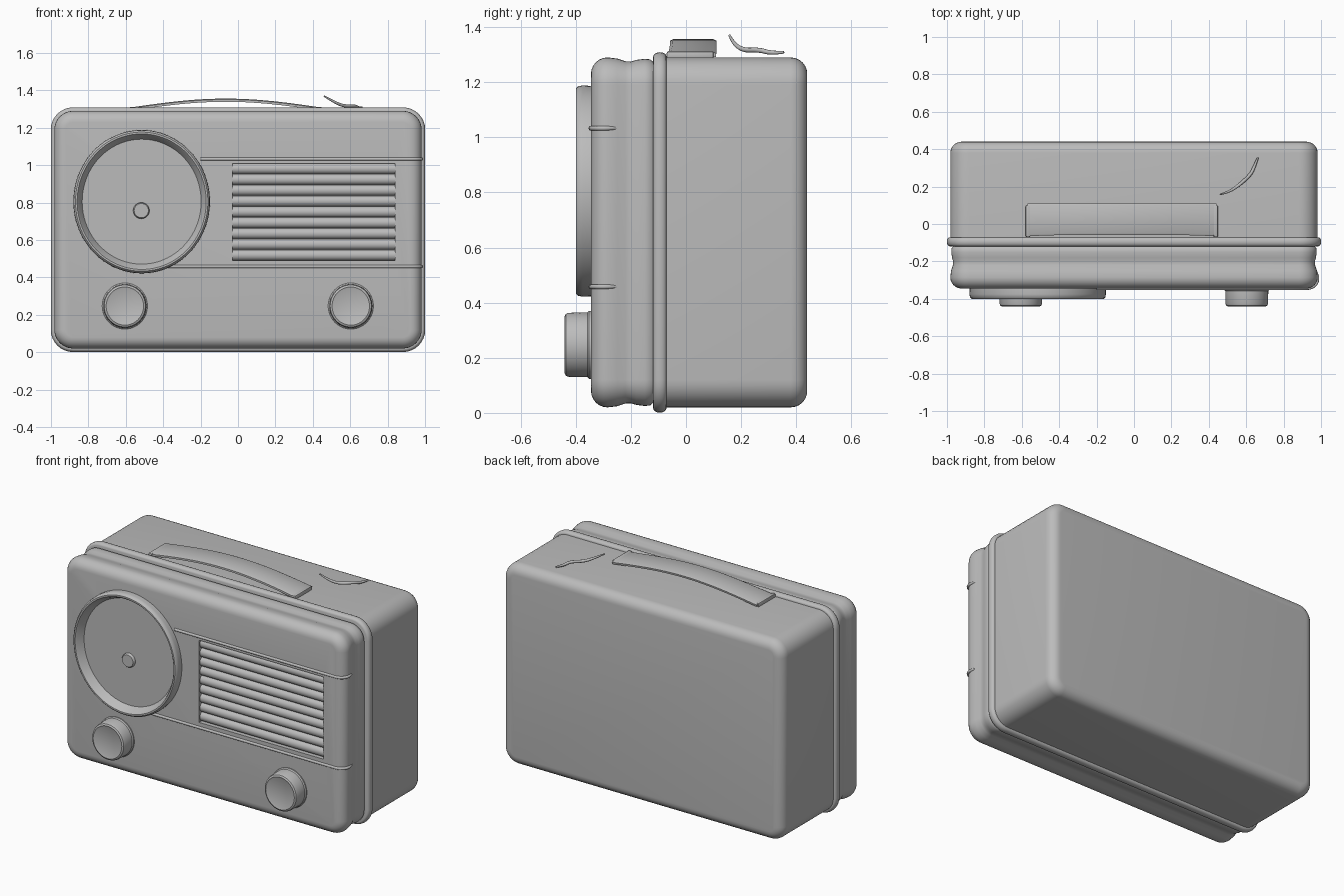
import bpy, bmesh, math
from mathutils import Vector

cube = bpy.data.objects.get("Cube")
if cube:
    bpy.data.objects.remove(cube, do_unlink=True)

grey = bpy.data.materials.new("plain grey")
grey.use_nodes = True
grey.diffuse_color = (0.5, 0.5, 0.5, 1)
grey.node_tree.nodes["Principled BSDF"].inputs["Base Color"].default_value = (0.5, 0.5, 0.5, 1)

MID_Z = 0.655
FRONT = -0.345


def finish(name, bm, angle=40):
    bmesh.ops.recalc_face_normals(bm, faces=bm.faces[:])
    mesh = bpy.data.meshes.new(name)
    bm.to_mesh(mesh)
    bm.free()
    mesh.materials.append(grey)
    obj = bpy.data.objects.new(name, mesh)
    bpy.context.collection.objects.link(obj)
    smooth(obj, angle)
    return obj


def smooth(obj, angle=40):
    bpy.ops.object.select_all(action='DESELECT')
    obj.select_set(True)
    bpy.context.view_layer.objects.active = obj
    bpy.ops.object.shade_smooth_by_angle(angle=math.radians(angle))


def loft(name, rings, angle=40):
    """Skin a list of closed rings and cap both ends."""
    bm = bmesh.new()
    loops = [[bm.verts.new(p) for p in ring] for ring in rings]
    n = len(loops[0])
    for a, b in zip(loops, loops[1:]):
        for i in range(n):
            j = (i + 1) % n
            bm.faces.new((a[i], a[j], b[j], b[i]))
    bm.faces.new(loops[0])
    bm.faces.new(loops[-1])
    return finish(name, bm, angle)


def rounded_ring(y, inset, steps=8):
    """Rounded rectangle in the x-z plane."""
    hx, hz, r = 0.982 - inset, 0.635 - inset, max(0.1 - inset, 0.02)
    pts = []
    for k, (sx, sz) in enumerate([(1, 1), (-1, 1), (-1, -1), (1, -1)]):
        for i in range(steps + 1):
            a = math.pi / 2 * (k + i / steps)
            pts.append((sx * (hx - r) + r * math.cos(a), y,
                        MID_Z + sz * (hz - r) + r * math.sin(a)))
    return pts


def shell(name, profile):
    return loft(name, [rounded_ring(y, inset) for y, inset in profile])


def rounded_edge(y, r, direction):
    """Quarter-round from an end face at y out to the side wall."""
    return [(y + direction * r * (1 - math.cos(t)), r * (1 - math.sin(t)))
            for t in [i * math.pi / 12 for i in range(7)]]


def turned(name, cx, cz, profile, stretch=1.0, n=64):
    """Round part about a front-to-back axis from (radius, y) pairs."""
    return loft(name, [[(cx + r * math.cos(2 * math.pi * i / n), y,
                         cz + stretch * r * math.sin(2 * math.pi * i / n))
                        for i in range(n)] for r, y in profile])


def tube(name, points, radii):
    curve = bpy.data.curves.new(name, 'CURVE')
    curve.dimensions = '3D'
    curve.bevel_depth = 1.0
    curve.bevel_resolution = 3
    curve.use_fill_caps = True
    spline = curve.splines.new('NURBS')
    spline.points.add(len(points) - 1)
    for p, co, r in zip(spline.points, points, radii):
        p.co = (*co, 1)
        p.radius = r
    spline.order_u = 3
    spline.use_endpoint_u = True
    obj = bpy.data.objects.new(name, curve)
    bpy.context.collection.objects.link(obj)
    bpy.ops.object.select_all(action='DESELECT')
    obj.select_set(True)
    bpy.context.view_layer.objects.active = obj
    bpy.ops.object.convert(target='MESH')
    obj = bpy.context.object
    obj.data.materials.clear()
    obj.data.materials.append(grey)
    smooth(obj)
    return obj


def box(name, x, y, z, bevel=0.0):
    bm = bmesh.new()
    bmesh.ops.create_cube(bm, size=1)
    for v in bm.verts:
        for axis, (lo, hi) in enumerate((x, y, z)):
            v.co[axis] = lo if v.co[axis] < 0 else hi
    if bevel:
        bmesh.ops.bevel(bm, geom=bm.edges[:], offset=bevel, segments=2,
                        profile=0.5, affect='EDGES')
    return finish(name, bm)


# Cabinet: back shell, front shell with a shallow waist, and the seam band
shell("back_shell", [(-0.1, 0)] + rounded_edge(0.44, 0.06, -1)[::-1])
front = shell("front_shell", rounded_edge(FRONT, 0.06, 1) + [
    (-0.25, 0.004), (-0.22, 0.014), (-0.2, 0.015), (-0.18, 0.009),
    (-0.15, 0.005), (-0.13, 0.007), (-0.115, 0.02), (-0.09, 0.02)])
shell("seam_band", [(-0.095 - 0.024 * math.cos(t), -0.003 - 0.016 * math.sin(t))
                    for t in [i * math.pi / 8 for i in range(9)]])

# Grille recess and its slats
cutter = box("grille_cutter", (-0.03, 0.84), (-0.4, -0.315), (0.49, 1.01))
cutter.hide_render = True
cut = front.modifiers.new("grille_recess", 'BOOLEAN')
cut.operation = 'DIFFERENCE'
cut.object = cutter
bpy.context.view_layer.objects.active = front
bpy.ops.object.modifier_apply(modifier=cut.name)
bpy.data.objects.remove(cutter, do_unlink=True)
smooth(front)

SLATS = 9
pitch = 0.52 / SLATS
for k in range(SLATS):
    z = 0.49 + pitch * (k + 0.5)
    arc = [(-0.312 - 0.027 * math.sin(t), z - 0.5 * pitch * math.cos(t))
           for t in [i * math.pi / 8 for i in range(9)]]
    loft(f"grille_slat_{k + 1}", [[(x, y, h) for y, h in arc] for x in (-0.03, 0.84)])

# Thin trim rails that wrap round the left corner
for name, z, start in (("upper_rail", 1.033, -0.2), ("lower_rail", 0.458, -0.38)):
    path = [(start, FRONT, z), (0.4, FRONT, z), (0.9, FRONT, z), (0.95, -0.342, z),
            (0.978, -0.318, z), (0.984, -0.28, z), (0.972, -0.245, z)]
    tube(name, path, [0.009] * 6 + [0.003])

# Dial: bevelled bezel, face and hub
turned("dial_bezel", -0.515, 0.805, [
    (0.363, -0.335), (0.365, -0.375), (0.362, -0.392), (0.354, -0.4),
    (0.345, -0.4), (0.338, -0.392), (0.32, -0.352), (0.318, -0.349)], 1.05, 96)
turned("dial_hub", -0.517, 0.757, [
    (0.044, -0.34), (0.043, -0.36), (0.038, -0.366)], 1, 32)

# Control knobs
for name, x in (("right_knob", -0.605), ("left_knob", 0.603)):
    turned(name, x, 0.247, [
        (0.121, -0.335), (0.121, -0.352), (0.115, -0.358), (0.114, -0.425),
        (0.11, -0.436), (0.1, -0.441), (0.094, -0.438)], 1.02)

# Carrying handle: arched strap with end caps
CX, HALF = -0.065, 0.505
strap = []
for i in range(25):
    u = -1 + i / 12
    z = 1.3 + 0.047 * math.cos(u * math.pi / 2)
    edge = -0.058 - 0.008 * u ** 4
    strap.append([(CX + HALF * u, y, z + dz) for y, dz in
                  ((edge, -0.008), (0.108, -0.008), (0.11, 0.004),
                   (0.1, 0.009), (edge + 0.01, 0.009), (edge, 0.004))])
loft("handle_strap", strap)
for name, s in (("handle_right_end", -1), ("handle_left_end", 1)):
    x = CX + s * (HALF - 0.003)
    box(name, (x - 0.012, x + 0.012), (-0.07, 0.1), (1.28, 1.312), 0.006)

# Small curved strip behind the handle
tube("curved_strip", [(0.46, 0.158, 1.37), (0.51, 0.172, 1.34), (0.565, 0.21, 1.315),
                      (0.625, 0.265, 1.318), (0.645, 0.31, 1.305), (0.662, 0.355, 1.309)],
     [0.004, 0.007, 0.009, 0.009, 0.008, 0.005])
